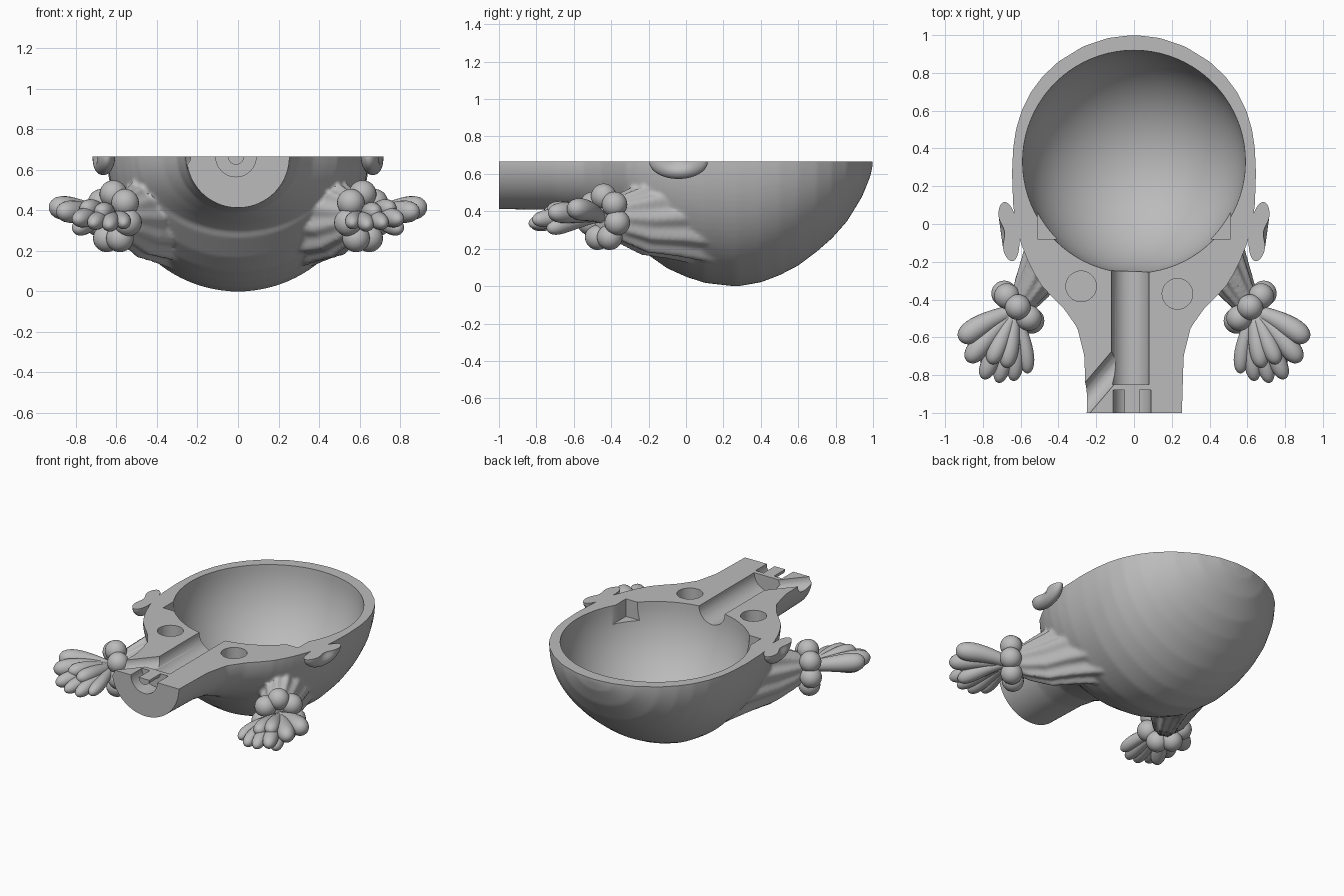
import bpy, bmesh, math
from mathutils import Vector, Matrix

if "Cube" in bpy.data.objects:
    bpy.data.objects.remove(bpy.data.objects["Cube"], do_unlink=True)

TOP = 0.665          # height of the flat parting face
UP = Vector((0, 0, 1))

grey = bpy.data.materials.new("plain grey")
grey.use_nodes = True
grey.diffuse_color = (0.5, 0.5, 0.5, 1)
grey.node_tree.nodes["Principled BSDF"].inputs["Base Color"].default_value = (0.5, 0.5, 0.5, 1)


def finish(bm, name):
    """Turn a bmesh into a grey object."""
    bmesh.ops.recalc_face_normals(bm, faces=bm.faces)
    mesh = bpy.data.meshes.new(name)
    bm.to_mesh(mesh)
    bm.free()
    mesh.materials.append(grey)
    ob = bpy.data.objects.new(name, mesh)
    bpy.context.collection.objects.link(ob)
    return ob


def smooth(ob, angle=35):
    bpy.ops.object.select_all(action="DESELECT")
    ob.select_set(True)
    bpy.context.view_layer.objects.active = ob
    bpy.ops.object.shade_smooth_by_angle(angle=math.radians(angle))


def bake(ob):
    """Apply all modifiers."""
    graph = bpy.context.evaluated_depsgraph_get()
    mesh = bpy.data.meshes.new_from_object(ob.evaluated_get(graph))
    ob.modifiers.clear()
    ob.data = mesh


def loft(bm, rings, sides=32, folds=0, fold_depth=0.0):
    """Skin elliptical rings given as (centre, half width, half height)."""
    centres = [Vector(r[0]) for r in rings]
    loops = []
    for i, (c, (_, w, h)) in enumerate(zip(centres, rings)):
        tangent = (centres[min(i + 1, len(rings) - 1)] - centres[max(i - 1, 0)]).normalized()
        u = tangent.cross(UP).normalized()
        v = u.cross(tangent)
        loop = []
        for k in range(sides):
            a = math.tau * k / sides
            f = 1 + fold_depth * math.cos(folds * a)
            loop.append(bm.verts.new(c + u * (w * f * math.cos(a)) + v * (h * f * math.sin(a))))
        loops.append(loop)
    for a, b in zip(loops, loops[1:]):
        for k in range(sides):
            n = (k + 1) % sides
            bm.faces.new((a[k], a[n], b[n], b[k]))
    bm.faces.new(loops[0])
    bm.faces.new(loops[-1])


def box(x, y, z):
    bm = bmesh.new()
    size = Matrix.Diagonal((x[1] - x[0], y[1] - y[0], z[1] - z[0], 1))
    mid = Matrix.Translation((sum(x) / 2, sum(y) / 2, sum(z) / 2))
    bmesh.ops.create_cube(bm, size=1, matrix=mid @ size)
    return finish(bm, "cutter")


def rod(start, end, radius):
    bm = bmesh.new()
    a, b = Vector(start), Vector(end)
    turn = (b - a).to_track_quat("Z", "Y").to_matrix().to_4x4()
    bmesh.ops.create_cone(bm, cap_ends=True, segments=40, radius1=radius, radius2=radius,
                          depth=(b - a).length, matrix=Matrix.Translation((a + b) / 2) @ turn)
    return finish(bm, "cutter")


def prism(points, low, high):
    bm = bmesh.new()
    face = bm.faces.new([bm.verts.new((x, y, low)) for x, y in points])
    made = bmesh.ops.extrude_face_region(bm, geom=[face])["geom"]
    for v in made:
        if isinstance(v, bmesh.types.BMVert):
            v.co.z = high
    return finish(bm, "cutter")


# Head and neck: ellipses along y as (y, half width, depth)
profile = [(0.998, 0.03, 0.02), (0.985, 0.136, 0.08), (0.94, 0.27, 0.19), (0.86, 0.40, 0.32),
           (0.78, 0.485, 0.41), (0.7, 0.545, 0.48), (0.6, 0.595, 0.555), (0.5, 0.625, 0.607),
           (0.4, 0.64, 0.645), (0.27, 0.646, 0.667), (0.1, 0.64, 0.648), (0, 0.625, 0.615),
           (-0.1, 0.6, 0.57), (-0.2, 0.56, 0.50), (-0.26, 0.53, 0.44), (-0.3, 0.505, 0.40),
           (-0.32, 0.495, 0.365), (-0.38, 0.44, 0.335), (-0.45, 0.37, 0.31),
           (-0.55, 0.30, 0.275), (-0.7, 0.263, 0.258), (-1.06, 0.252, 0.252)]
bm = bmesh.new()
loft(bm, [((0, y, TOP), w, d) for y, w, d in profile], sides=96)

# Gathered hair running from the head out to each knot
for s in (1, -1):
    gather = [((0.63, -0.46, 0.37), 0.065, 0.075), ((0.595, -0.42, 0.37), 0.07, 0.09),
              ((0.545, -0.34, 0.365), 0.095, 0.135), ((0.48, -0.23, 0.36), 0.125, 0.185),
              ((0.40, -0.08, 0.37), 0.16, 0.215), ((0.30, 0.1, 0.37), 0.2, 0.25),
              ((0.2, 0.3, 0.38), 0.15, 0.18)]
    loft(bm, [((s * c[0], c[1], c[2]), w, h) for c, w, h in gather],
         sides=90, folds=11, fold_depth=0.07)
head = finish(bm, "head_half")
remesh = head.modifiers.new("merge", "REMESH")
remesh.mode = "VOXEL"
remesh.voxel_size = 0.012
soften = head.modifiers.new("soften", "SMOOTH")
soften.factor = 0.5
soften.iterations = 4
bake(head)

# Flat parting face and neck end
cutters = [box((-2, 2), (-2, 2), (TOP, 2)), box((-1, 1), (-1.5, -1), (-1, 1))]

# Round hollow inside the head
bm = bmesh.new()
bmesh.ops.create_uvsphere(bm, u_segments=80, v_segments=40, radius=0.59,
                          matrix=Matrix.Translation((0, 0.33, TOP)))
cutters.append(finish(bm, "cutter"))

# Neck channel, angled side channel, end socket, peg holes
cutters += [rod((-0.02, -0.85, TOP), (-0.02, -0.15, TOP), 0.1),
            rod((-0.05, -0.69, TOP), (-0.34, -1.03, TOP), 0.062),
            rod((-0.01, -1.1, TOP), (-0.01, -0.88, TOP), 0.1),
            rod((-0.28, -0.33, TOP - 0.1), (-0.28, -0.33, 1), 0.081),
            rod((0.23, -0.37, TOP - 0.1), (0.23, -0.37, 1), 0.081)]

# Wedge notches in the rim
for s in (1, -1):
    cutters.append(prism([(s * 0.40, -0.08), (s * 0.51, -0.08), (s * 0.51, 0.08)], TOP - 0.12, 1))

for cutter in cutters:
    cutter.hide_render = True
    cut = head.modifiers.new("cut", "BOOLEAN")
    cut.operation = "DIFFERENCE"
    cut.solver = "EXACT"
    cut.object = cutter
    bake(head)
    bpy.data.objects.remove(cutter, do_unlink=True)
head.data.materials.clear()
head.data.materials.append(grey)
smooth(head)


def halve(bm):
    """Keep what lies under the parting face and close it."""
    geom = bm.verts[:] + bm.edges[:] + bm.faces[:]
    bmesh.ops.bisect_plane(bm, geom=geom, plane_co=(0, 0, TOP), plane_no=UP, clear_outer=True)
    bmesh.ops.holes_fill(bm, edges=[e for e in bm.edges if e.is_boundary], sides=0)


# Socket post in the neck end
bm = bmesh.new()
turn = Matrix.Rotation(math.pi / 2, 4, "X")
bmesh.ops.create_cone(bm, cap_ends=True, segments=32, radius1=0.04, radius2=0.04, depth=0.125,
                      matrix=Matrix.Translation((-0.01, -0.9375, TOP)) @ turn)
halve(bm)
smooth(finish(bm, "socket_post"))

# Lock tips of a tail: (x, y, z, radius)
locks = [(0.92, -0.62, 0.415, 0.075), (0.88, -0.73, 0.39, 0.07), (0.80, -0.82, 0.35, 0.06),
         (0.72, -0.84, 0.33, 0.055), (0.64, -0.83, 0.32, 0.055), (0.565, -0.79, 0.33, 0.05),
         (0.80, -0.74, 0.30, 0.06), (0.68, -0.76, 0.39, 0.06), (0.76, -0.74, 0.41, 0.06)]
knot = Vector((0.615, -0.44, 0.365))
root = Vector((0.635, -0.46, 0.37))

for s, side in ((1, "left"), (-1, "right")):
    flip = Matrix.Diagonal((s, 1, 1, 1))

    # Ear with a dished outer face
    bm = bmesh.new()
    bmesh.ops.create_uvsphere(bm, u_segments=48, v_segments=32, radius=1)
    for v in bm.verts:
        dish = 0.035 * math.exp(-6 * (v.co.y ** 2 + v.co.z ** 2)) if v.co.x > 0 else 0
        v.co = Vector((v.co.x * 0.055 - dish, v.co.y * 0.158, v.co.z * 0.092))
    place = Matrix.Translation((0.665, -0.04, TOP)) @ Matrix.Rotation(math.radians(-8), 4, "Z")
    bmesh.ops.transform(bm, matrix=flip @ place, verts=bm.verts)
    halve(bm)
    smooth(finish(bm, side + "_ear"))

    # Ring of beads round the knot
    bm = bmesh.new()
    across = Vector((1, 1, 0)).normalized()
    for k in range(7):
        a = math.tau * k / 7 + math.pi / 2
        c = knot + across * (0.105 * math.cos(a)) + UP * (0.115 * math.sin(a))
        bmesh.ops.create_uvsphere(bm, u_segments=28, v_segments=18, radius=0.068,
                                  matrix=flip @ Matrix.Translation(c))
    smooth(finish(bm, side + "_beads"), 60)

    # Fan of plump locks
    bm = bmesh.new()
    for x, y, z, radius in locks:
        tip = Vector((x, y, z))
        bend = (root + tip) / 2 + (tip - Vector((0.75, -0.72, z))) * 0.22 + UP * 0.02
        rings = []
        for k in range(17):
            t = 0.9995 * math.sin(math.pi / 2 * k / 16)
            p = root * (1 - t) ** 2 + bend * (2 * t * (1 - t)) + tip * t ** 2
            r = radius * (0.45 + 0.6 * t) * math.sqrt(1 - t ** 5)
            rings.append(((s * p.x, p.y, p.z), r, r))
        loft(bm, rings, sides=20)
    smooth(finish(bm, side + "_tail"), 60)
